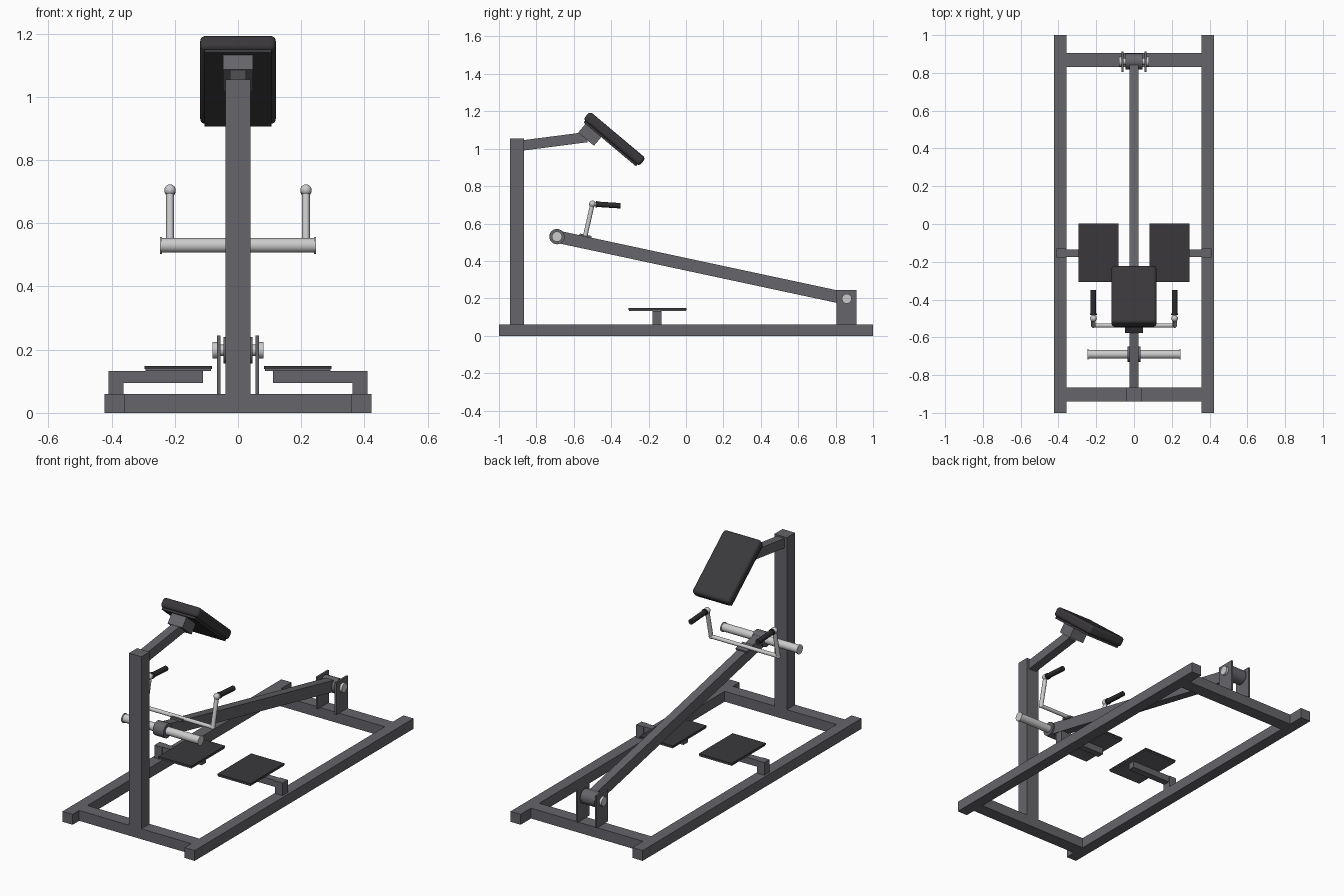
import bpy, math
from mathutils import Vector

if "Cube" in bpy.data.objects:
    bpy.data.objects.remove(bpy.data.objects["Cube"])


def material(name, rgb):
    m = bpy.data.materials.new(name)
    m.diffuse_color = (*rgb, 1)
    m.use_nodes = True
    m.node_tree.nodes["Principled BSDF"].inputs["Base Color"].default_value = m.diffuse_color
    return m


FRAME = material("frame grey", (0.13, 0.13, 0.145))
STEEL = material("bright steel", (0.60, 0.60, 0.60))
PAD = material("pad black", (0.042, 0.039, 0.043))
GRIP = material("grip black", (0.025, 0.025, 0.028))


def box(name, centre, size, mat, tilt=0.0, bevel=0.0):
    """Box tilted about x, with optional rounded edges."""
    bpy.ops.mesh.primitive_cube_add(size=1, location=centre)
    o = bpy.context.object
    o.name = name
    o.scale = size
    bpy.ops.object.transform_apply(location=False, rotation=False, scale=True)
    o.rotation_euler.x = tilt
    o.data.materials.append(mat)
    if bevel:
        b = o.modifiers.new("rounding", 'BEVEL')
        b.width, b.segments = bevel, 4
        bpy.ops.object.shade_smooth_by_angle()
    return o


def span(name, x, y, z, mat):
    """Box given by its limits on each axis."""
    lim = (x, y, z)
    return box(name, [(a + b) / 2 for a, b in lim], [b - a for a, b in lim], mat)


def beam(name, a, b, width, depth, mat):
    """Square tube between two (y, z) points in the middle plane."""
    dy, dz = b[0] - a[0], b[1] - a[1]
    return box(name, (0, (a[0] + b[0]) / 2, (a[1] + b[1]) / 2),
               (width, math.hypot(dy, dz), depth), mat, math.atan2(dz, dy))


def rod(name, a, b, r, mat, sides=24):
    """Round bar between two points."""
    a, b = Vector(a), Vector(b)
    bpy.ops.mesh.primitive_cylinder_add(vertices=sides, radius=r,
                                        depth=(b - a).length, location=(a + b) / 2)
    o = bpy.context.object
    o.name = name
    o.rotation_euler = (b - a).to_track_quat('Z', 'Y').to_euler()
    o.data.materials.append(mat)
    bpy.ops.object.shade_smooth_by_angle()
    return o


def axle(name, x0, x1, y, z, r, mat):
    return rod(name, (x0, y, z), (x1, y, z), r, mat)


# Base frame and upright
span("front_crossbar", (-.358, .358), (-.94, -.865), (0, .06), FRAME)
span("rear_crossbar", (-.358, .358), (.83, .905), (0, .06), FRAME)
span("upright", (-.04, .04), (-.94, -.865), (.06, 1.055), FRAME)

# Chest pad on its support arm
beam("pad_arm", (-.87, 1.018), (-.53, 1.062), .05, .055, FRAME)
tilt = math.radians(-40)
pad_y, pad_z = -.385, 1.05


def on_pad(u, n):
    """Point offset along the pad (u) and out of it (n)."""
    c, s = math.cos(tilt), math.sin(tilt)
    return (0, pad_y + u * c - n * s, pad_z + u * s + n * c)


box("pad_bracket", on_pad(-.115, -.064), (.095, .11, .062), FRAME, tilt)
box("pad_board", on_pad(0, -.029), (.212, .365, .012), PAD, tilt)
box("chest_pad", on_pad(0, .004), (.24, .39, .056), PAD, tilt, .018)

# Lever with its front hub and weight bar
hub_y, hub_z = -.69, .53
piv_y, piv_z = .86, .198
beam("lever", (hub_y, hub_z), (piv_y, piv_z), .05, .066, FRAME)
axle("lever_front_hub", -.034, .034, hub_y, hub_z, .041, FRAME)
axle("weight_bar", -.242, .242, hub_y, hub_z, .023, STEEL)

# Rear pivot
axle("pivot_hub", -.046, .046, piv_y, piv_z, .042, FRAME)
axle("pivot_axle", -.07, .07, piv_y, piv_z, .018, STEEL)

# Handlebar across the lever
bar_y, bar_z = -.537, .541
axle("handle_crossbar", -.215, .215, bar_y, bar_z, .011, STEEL)
box("handle_mount", (0, bar_y, .534), (.07, .065, .012), FRAME, math.radians(-12))

# Parts repeated on both sides
for s, side in ((-1, "left"), (1, "right")):
    def sx(a, b):
        return tuple(sorted((s * a, s * b)))

    span(side + "_rail", sx(.358, .423), (-1, 1), (0, .06), FRAME)
    # Footrest
    span(side + "_foot_post", sx(.362, .41), (-.178, -.13), (.06, .133), FRAME)
    span(side + "_foot_tube", sx(.11, .363), (-.174, -.134), (.095, .133), FRAME)
    span(side + "_foot_plate", sx(.085, .293), (-.305, 0), (.133, .139), FRAME)
    span(side + "_foot_tread", sx(.083, .295), (-.308, .002), (.139, .148), PAD)
    # Pivot bracket, washer and weight bar end
    span(side + "_pivot_plate", sx(.055, .066), (.805, .912), (.06, .245), FRAME)
    axle(side + "_pivot_nut", s * .066, s * .08, piv_y, piv_z, .026, STEEL)
    axle(side + "_weight_bar_cap", s * .24, s * .246, hub_y, hub_z, .027, STEEL)
    # Handle
    x = s * .215
    top = (x, -.50, .705)
    rod(side + "_handle_stem", (x, bar_y, bar_z), top, .012, STEEL)
    for label, p, r in (("_handle_elbow", top, .018),
                        ("_handle_corner", (x, bar_y, bar_z), .013)):
        bpy.ops.mesh.primitive_uv_sphere_add(segments=20, ring_count=12,
                                             radius=r, location=p)
        o = bpy.context.object
        o.name = side + label
        o.data.materials.append(STEEL)
        bpy.ops.object.shade_smooth_by_angle()
    rod(side + "_grip_stub", top, (x, -.46, .702), .011, STEEL)
    rod(side + "_grip", (x, -.475, .703), (x, -.35, .695), .0145, GRIP)
    rod(side + "_grip_collar", (x, -.482, .7035), (x, -.474, .703), .018, GRIP)
